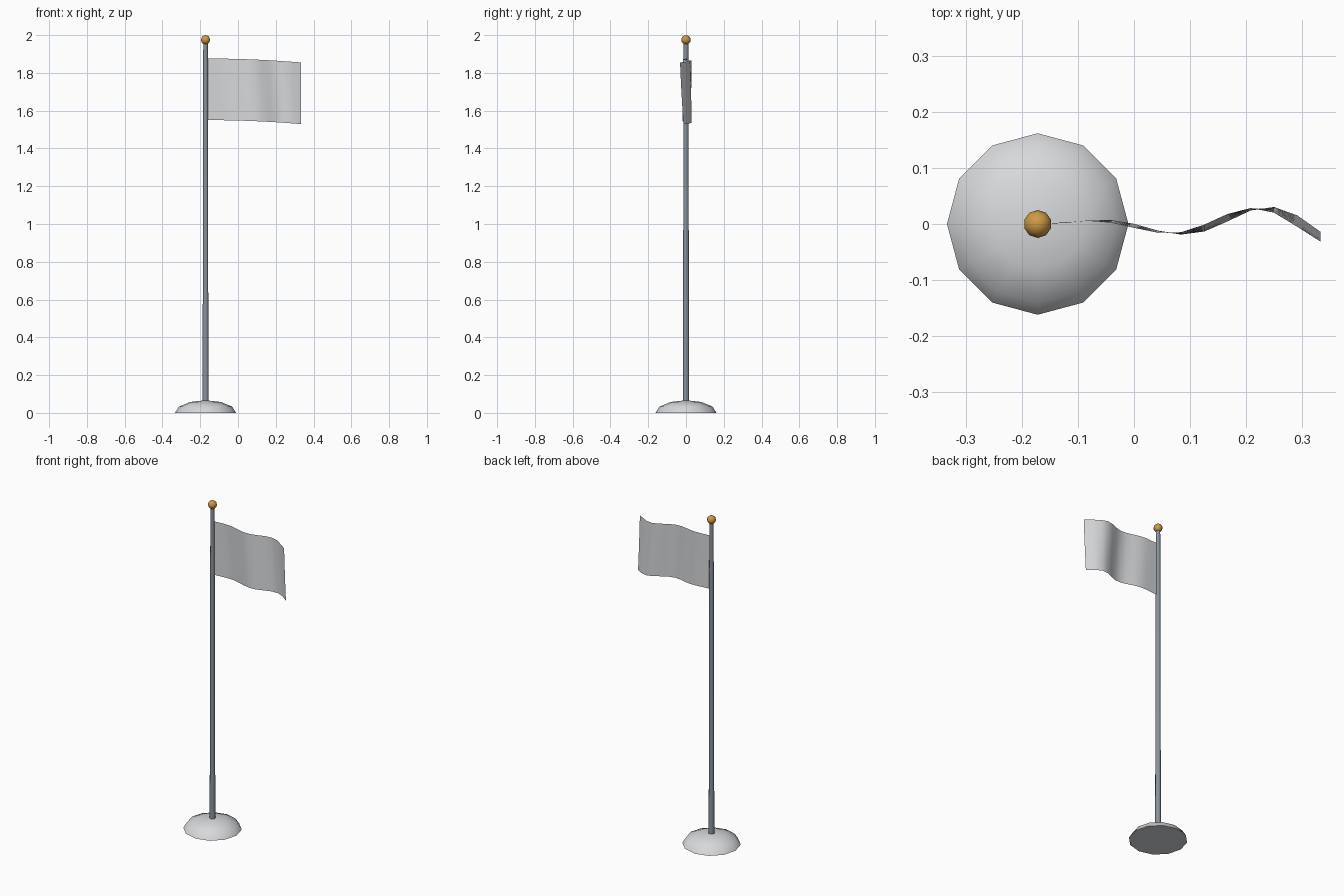
import bpy, bmesh, math
from mathutils import Matrix, Vector

cube = bpy.data.objects.get("Cube")
if cube:
    bpy.data.objects.remove(cube, do_unlink=True)

POLE_X = -0.172


def material(name, rgb):
    mat = bpy.data.materials.new(name)
    mat.use_nodes = True
    mat.diffuse_color = (*rgb, 1)
    mat.node_tree.nodes["Principled BSDF"].inputs["Base Color"].default_value = (*rgb, 1)
    return mat


def finish(name, bm, mat, angle):
    """Turn a bmesh into a smooth-shaded object that keeps its sharp edges."""
    mesh = bpy.data.meshes.new(name)
    bm.to_mesh(mesh)
    bm.free()
    mesh.materials.append(mat)
    obj = bpy.data.objects.new(name, mesh)
    bpy.context.collection.objects.link(obj)
    bpy.ops.object.select_all(action='DESELECT')
    obj.select_set(True)
    bpy.context.view_layer.objects.active = obj
    bpy.ops.object.shade_smooth_by_angle(angle=math.radians(angle))
    return obj


stone = material("pale stone", (0.68, 0.69, 0.71))
cloth = material("pale cloth", (0.68, 0.69, 0.71))
steel = material("grey steel", (0.25, 0.29, 0.33))
gold = material("gold", (0.62, 0.32, 0.06))

# Base: squashed half sphere with a flat underside
bm = bmesh.new()
bmesh.ops.create_uvsphere(bm, u_segments=12, v_segments=6, radius=0.162)
bmesh.ops.bisect_plane(bm, geom=bm.verts[:] + bm.edges[:] + bm.faces[:], dist=1e-4,
                       plane_co=(0, 0, 0), plane_no=(0, 0, -1), clear_outer=True)
bmesh.ops.contextual_create(bm, geom=[e for e in bm.edges if e.is_boundary])
bmesh.ops.recalc_face_normals(bm, faces=bm.faces)
bmesh.ops.scale(bm, vec=(1, 1, 0.067 / 0.162), verts=bm.verts)
bmesh.ops.translate(bm, vec=(POLE_X, 0, 0), verts=bm.verts)
finish("base", bm, stone, 50)

# Pole: slightly tapered
bm = bmesh.new()
bottom, top = 0.03, 1.965
bmesh.ops.create_cone(bm, cap_ends=True, segments=10, radius1=0.0165, radius2=0.0125,
                      depth=top - bottom,
                      matrix=Matrix.Translation((POLE_X, 0, (top + bottom) / 2)))
finish("pole", bm, steel, 50)

# Finial ball
bm = bmesh.new()
bmesh.ops.create_uvsphere(bm, u_segments=10, v_segments=8, radius=0.025,
                          matrix=Matrix.Translation((POLE_X, 0, 1.975)))
finish("finial", bm, gold, 60)

# Flag: grid whose wave grows and whose cloth droops away from the pole
bm = bmesh.new()
bmesh.ops.create_grid(bm, x_segments=12, y_segments=8, size=0.5)
for vert in bm.verts:
    u, v = vert.co.x + 0.5, vert.co.y + 0.5
    wave = 0.038 * u * math.sin(10 * u + 0.6 * v - 0.2)
    vert.co = Vector((-0.165 + 0.498 * u, wave, 1.55 + 0.326 * v - 0.021 * u * u))
finish("flag", bm, cloth, 60)
